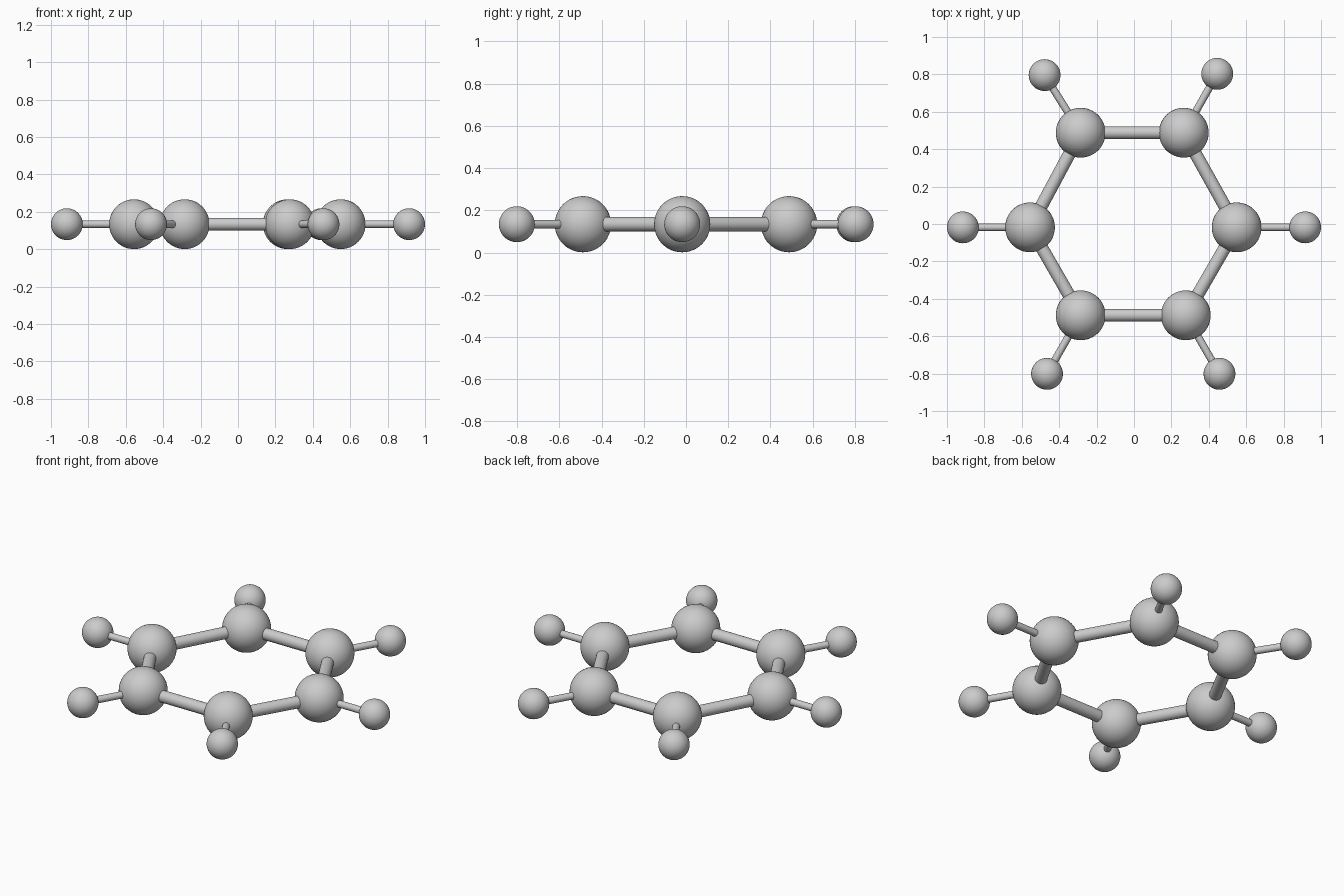
import bpy
from mathutils import Vector

if "Cube" in bpy.data.objects:
    bpy.data.objects.remove(bpy.data.objects["Cube"])

Z = 0.134
CARBON_R, HYDROGEN_R = 0.133, 0.085
RING_R, STEM_R = 0.034, 0.02

# ring atoms and their outer partners, in order around the ring
carbons = [(-0.285, 0.488), (0.266, 0.488), (0.549, -0.018),
           (0.277, -0.488), (-0.285, -0.488), (-0.556, -0.018)]
hydrogens = [(-0.478, 0.796), (0.445, 0.803), (0.915, -0.018),
             (0.457, -0.801), (-0.465, -0.801), (-0.915, -0.018)]


def atom(name, p, radius):
    bpy.ops.mesh.primitive_uv_sphere_add(segments=48, ring_count=24,
                                         radius=radius, location=(*p, Z))
    bpy.context.object.name = name
    bpy.ops.object.shade_smooth()


def bond(name, p, q, radius):
    a, b = Vector((*p, Z)), Vector((*q, Z))
    d = b - a
    bpy.ops.mesh.primitive_cylinder_add(vertices=32, radius=radius, depth=d.length,
                                        location=(a + b) / 2)
    ob = bpy.context.object
    ob.name = name
    ob.rotation_euler = d.to_track_quat('Z', 'Y').to_euler()
    bpy.ops.object.shade_smooth_by_angle()


for i, (c, h) in enumerate(zip(carbons, hydrogens), 1):
    atom(f"ring_atom_{i}", c, CARBON_R)
    atom(f"outer_atom_{i}", h, HYDROGEN_R)
    bond(f"ring_bond_{i}", c, carbons[i % 6], RING_R)
    bond(f"outer_bond_{i}", c, h, STEM_R)
